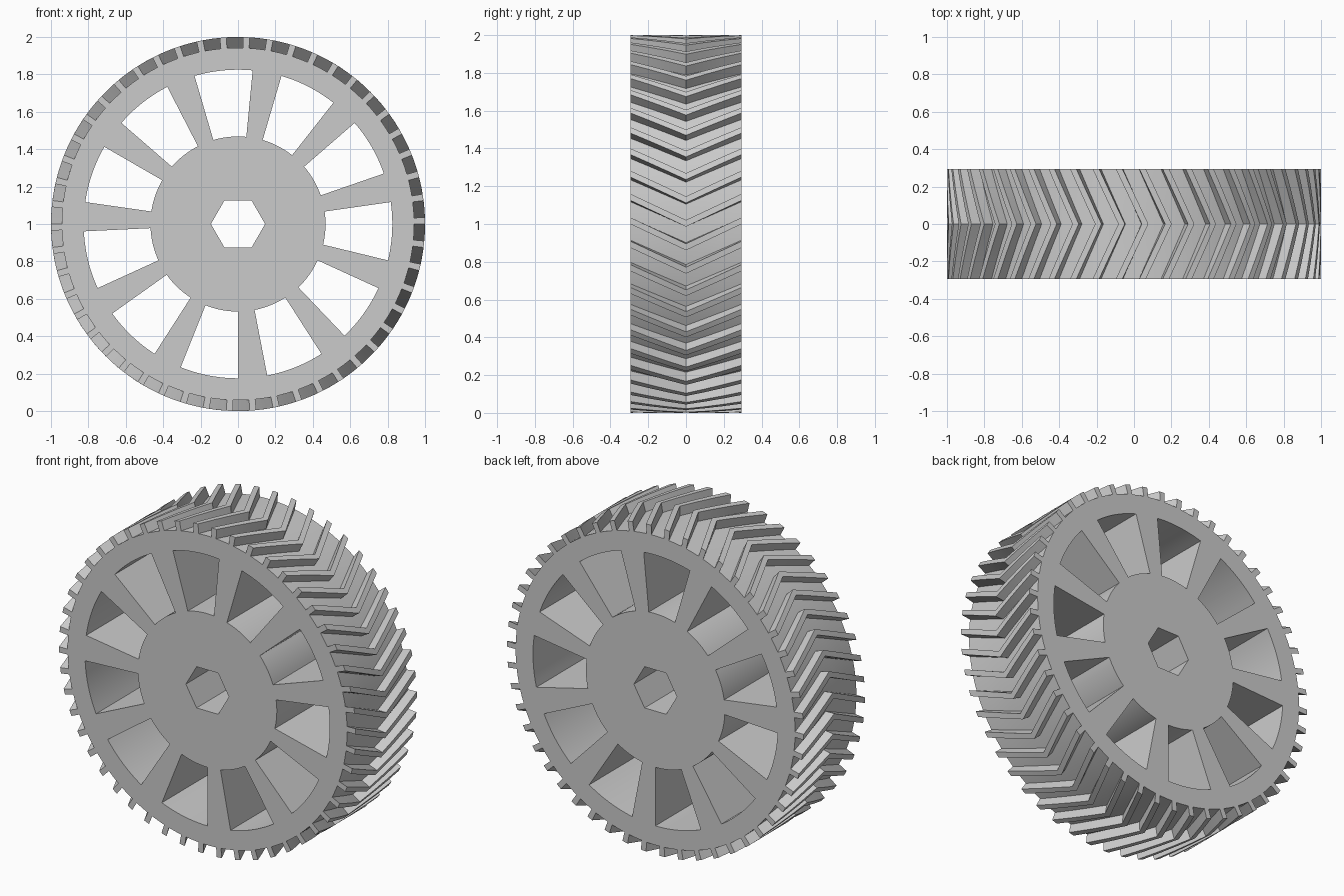
import bpy, bmesh
from math import radians, cos, sin

TEETH, SPOKES = 50, 11
TIP, ROOT = 1.0, 0.942
HALF_WIDTH = 0.295
TWIST = -8.0          # degrees each tooth leans between a side and the middle
STEPS = 3             # slices per half width

cube = bpy.data.objects.get("Cube")
if cube:
    bpy.data.objects.remove(cube, do_unlink=True)

grey = bpy.data.materials.new("plain grey")
grey.use_nodes = True
grey.diffuse_color = (0.6, 0.6, 0.6, 1)
grey.node_tree.nodes["Principled BSDF"].inputs["Base Color"].default_value = (0.6, 0.6, 0.6, 1)


def ring(bm, polar, y, turn=0.0):
    """Closed loop of vertices from (radius, degrees) pairs, facing along y."""
    return [bm.verts.new((r * cos(radians(a + turn)), y, 1 + r * sin(radians(a + turn))))
            for r, a in polar]


def loft(bm, rings):
    """Skin a row of equal rings and cap both ends."""
    for low, high in zip(rings, rings[1:]):
        for i in range(len(low)):
            j = (i + 1) % len(low)
            bm.faces.new((low[i], low[j], high[j], high[i]))
    bm.faces.new(rings[0])
    bm.faces.new(rings[-1])


def finish(bm, name):
    bmesh.ops.recalc_face_normals(bm, faces=bm.faces)
    mesh = bpy.data.meshes.new(name)
    bm.to_mesh(mesh)
    bm.free()
    mesh.materials.append(grey)
    obj = bpy.data.objects.new(name, mesh)
    bpy.context.collection.objects.link(obj)
    return obj


# Gear body with herringbone teeth: one toothed outline, twisted out and back
pitch = 360 / TEETH
tooth = 2.0
outline = []
for k in range(TEETH):
    a = k * pitch
    outline += [(ROOT, a), (TIP, a), (TIP, a + tooth), (ROOT, a + tooth),
                (ROOT, a + (tooth + pitch) / 2)]
bm = bmesh.new()
loft(bm, [ring(bm, outline, HALF_WIDTH * s / STEPS, TWIST * (1 - abs(s) / STEPS))
          for s in range(-STEPS, STEPS + 1)])
gear = finish(bm, "herringbone_gear")

# Cutter: windows between the spokes, and the hexagonal axle hole
bm = bmesh.new()
sector = 360 / SPOKES
span = sector * 2 / 3
arc = [span * i / 10 for i in range(11)]
for k in range(SPOKES):
    start = 270 - span + k * sector
    window = [(0.825, start + a) for a in arc] + [(0.468, start + a) for a in reversed(arc)]
    loft(bm, [ring(bm, window, y) for y in (-0.5, 0.5)])
hexagon = [(0.145, 60 * i) for i in range(6)]
loft(bm, [ring(bm, hexagon, y) for y in (-0.5, 0.5)])
cutter = finish(bm, "opening_cutter")
cutter.hide_render = True

# Cut the openings, then drop the cutter
cut = gear.modifiers.new("openings", 'BOOLEAN')
cut.operation = 'DIFFERENCE'
cut.solver = 'EXACT'
cut.object = cutter
bpy.ops.object.select_all(action='DESELECT')
gear.select_set(True)
bpy.context.view_layer.objects.active = gear
bpy.ops.object.modifier_apply(modifier=cut.name)
bpy.data.objects.remove(cutter, do_unlink=True)
bpy.ops.object.shade_smooth_by_angle(angle=radians(15))
